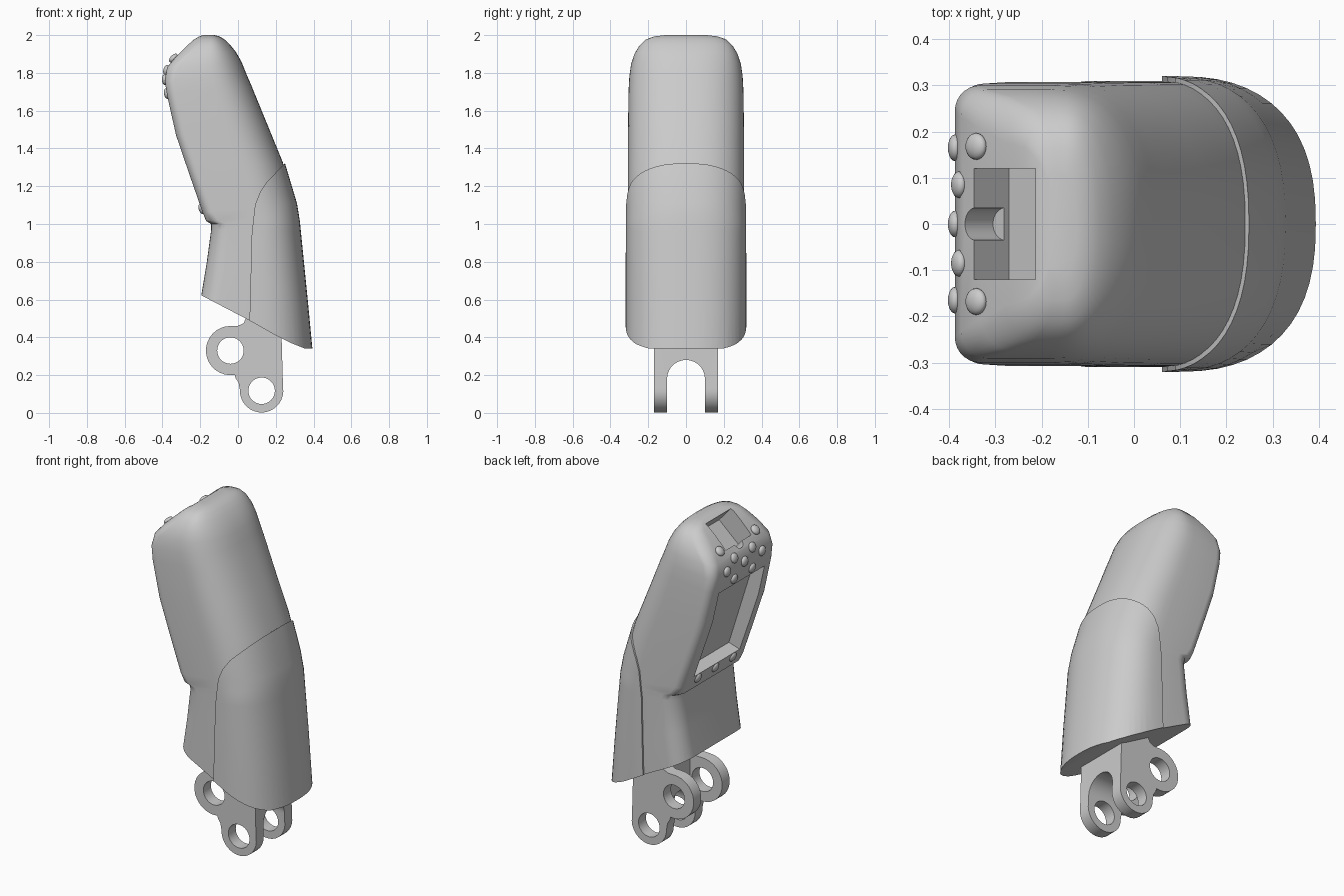
import bpy, bmesh
from math import sin, cos, pi, radians
from mathutils import Vector

if "Cube" in bpy.data.objects:
    bpy.data.objects.remove(bpy.data.objects["Cube"])


def make(name, bm):
    bmesh.ops.recalc_face_normals(bm, faces=bm.faces)
    me = bpy.data.meshes.new(name)
    bm.to_mesh(me)
    bm.free()
    ob = bpy.data.objects.new(name, me)
    bpy.context.collection.objects.link(ob)
    return ob


def prism(name, pts, y0, y1):
    """Extrude an x-z outline from y0 to y1."""
    bm = bmesh.new()
    f = bm.faces.new([bm.verts.new((x, y0, z)) for x, z in pts])
    r = bmesh.ops.extrude_face_region(bm, geom=[f])
    vs = [v for v in r['geom'] if isinstance(v, bmesh.types.BMVert)]
    bmesh.ops.translate(bm, verts=vs, vec=(0, y1 - y0, 0))
    return make(name, bm)


def rod(name, center, axis, r, depth):
    bm = bmesh.new()
    bmesh.ops.create_cone(bm, cap_ends=True, segments=40, radius1=r, radius2=r, depth=depth)
    ob = make(name, bm)
    ob.rotation_euler = Vector(axis).to_track_quat('Z', 'Y').to_euler()
    ob.location = center
    return ob


def boolean(ob, cutter, op='DIFFERENCE', keep=False):
    bpy.context.view_layer.update()
    m = ob.modifiers.new('cut', 'BOOLEAN')
    m.operation, m.object, m.solver = op, cutter, 'EXACT'
    bpy.context.view_layer.objects.active = ob
    bpy.ops.object.modifier_apply(modifier=m.name)
    if not keep:
        bpy.data.objects.remove(cutter)


def smooth(ob, deg=35):
    bpy.ops.object.select_all(action='DESELECT')
    ob.select_set(True)
    bpy.context.view_layer.objects.active = ob
    bpy.ops.object.shade_smooth_by_angle(angle=radians(deg))


def section(L, R, w, rl, t):
    """Cross-section: squarish towards -x, rounded towards +x, grown by t."""
    d = (R - L).normalized()
    L, R, w = L - d * t, R + d * t, w + t
    D = (R - L).length
    rl, rr, e = min(rl, .3 * D), .5 * D, 2 / 2.4
    half = []
    for i in range(15):
        a = pi / 2 * i / 14
        half.append((D - rr + rr * max(cos(a), 0) ** e, w * sin(a) ** e))
    for i in range(8):
        a = pi / 2 + pi / 2 * i / 7
        half.append((rl + rl * cos(a), w - rl + rl * sin(a)))
    loop = half + [(u, -y) for u, y in reversed(half[1:])]
    return [L + d * u + Vector((0, y, 0)) for u, y in loop]


# left x, left z, right x, right z, half width, left corner radius
STATIONS = [
    (-.205, .56, .395, .24, .310, .11), (-.165, .80, .358, .62, .310, .10),
    (-.142, .97, .323, .96, .308, .09), (-.142, 1.0, .318, 1.01, .308, .08),
    (-.168, 1.015, .312, 1.05, .308, .06), (-.187, 1.06, .302, 1.11, .308, .05),
    (-.26, 1.27, .236, 1.33, .308, .05), (-.328, 1.47, .150, 1.54, .307, .05),
    (-.375, 1.68, .07, 1.735, .304, .05), (-.388, 1.76, .042, 1.80, .300, .055),
    (-.375, 1.83, .018, 1.86, .291, .06), (-.33, 1.885, -.012, 1.912, .274, .07),
    (-.28, 1.935, -.045, 1.953, .247, .08), (-.235, 1.975, -.075, 1.98, .212, .08),
    (-.205, 1.993, -.10, 1.994, .165, .08), (-.185, 2.0, -.125, 2.0, .11, .08)]


def loft(name, t=0):
    bm = bmesh.new()
    rings = [[bm.verts.new(p) for p in section(Vector((a, 0, b)), Vector((c, 0, d)), w, r, t)]
             for a, b, c, d, w, r in STATIONS]
    n = len(rings[0])
    for p, q in zip(rings, rings[1:]):
        for i in range(n):
            bm.faces.new((p[i], p[(i + 1) % n], q[(i + 1) % n], q[i]))
    bm.faces.new(rings[0])
    bm.faces.new(rings[-1])
    return make(name, bm)


# main body and raised rear shell
body = loft('body')
shell = loft('rear_shell', .01)
seam = prism('seam_cutter', [(.055, .1), (.06, .45), (.073, .95), (.09, 1.1), (.115, 1.165),
                             (.15, 1.22), (.245, 1.318), (.3, 1.36), (.6, 1.4), (.6, .1)], -.6, .6)
boolean(shell, seam, 'INTERSECT')

# slanted bottom trim
trim = prism('trim_cutter', [(-.6, .1), (-.6, .82), (-.19, .62), (.05, .495), (.2, .41),
                             (.29, .366), (.35, .342), (.6, .338), (.6, .1)], -.6, .6)
boolean(shell, trim, keep=True)
boolean(body, trim)


def pocket(p0, p1, half, depth):
    """Rectangular recess cut square into the surface line p0-p1."""
    p0, p1 = Vector(p0), Vector(p1)
    t = (p1 - p0).normalized()
    n = Vector((t.y, -t.x))
    boolean(body, prism('pocket_cutter', [p0 - n * .1, p1 - n * .1, p1 + n * depth, p0 + n * depth],
                        -half, half))


# screen recess, top socket and its thumb scoop
pocket((-.20, 1.11), (-.37, 1.65), .215, .07)
pocket((-.35, 1.87), (-.215, 1.99), .12, .12)
boolean(body, rod('scoop_cutter', (-.345, 0, 1.87), (-.66, 0, .75), .035, .2))
smooth(body)
smooth(shell)


# buttons: x, z, y positions, outward normal
ROWS = [(-.342, 1.878, (-.168, .168), (-.72, .69)),
        (-.379, 1.815, (-.085, .085), (-.95, .25)),
        (-.387, 1.765, (-.165, 0, .165), (-1, 0)),
        (-.376, 1.69, (-.085, .085), (-.97, -.2)),
        (-.192, 1.08, (-.165, 0, .165), (-.95, -.3))]
for x, z, ys, (nx, nz) in ROWS:
    for y in ys:
        bm = bmesh.new()
        bmesh.ops.create_uvsphere(bm, u_segments=20, v_segments=10, radius=1)
        bmesh.ops.scale(bm, verts=bm.verts, vec=(.029, .029, .016))
        b = make('button', bm)
        b.rotation_euler = Vector((nx, 0, nz)).to_track_quat('Z', 'Y').to_euler()
        b.location = (x, y, z)
        smooth(b)


# forked mounting bracket
def arc(cx, cz, r, a0, a1, n=16):
    return [(cx + r * cos(radians(a0 + (a1 - a0) * i / n)),
             cz + r * sin(radians(a0 + (a1 - a0) * i / n))) for i in range(n + 1)]


A, B = (-.04, .33), (.125, .117)
outline = ([(.228, .5)] + arc(*B, .115, 10, -182) + [(.003, .16), (-.013, .185)]
           + arc(*A, .13, -80, -270) + [(.0, .461), (.03, .475), (.043, .505), (.043, .54)])
bracket = prism('mount_bracket', outline, -.17, .17)

# arched slot through the fork, taller between the forward lugs
bm = bmesh.new()
arch = [(-.1, -.1)] + [(-y, z) for y, z in arc(0, .18, .1, 0, 180, 20)] + [(.1, -.1)]
f = bm.faces.new([bm.verts.new((-.4, y, z)) for y, z in arch])
r = bmesh.ops.extrude_face_region(bm, geom=[f])
bmesh.ops.translate(bm, verts=[v for v in r['geom'] if isinstance(v, bmesh.types.BMVert)],
                    vec=(.9, 0, 0))
boolean(bracket, make('slot_cutter', bm))
boolean(bracket, prism('lug_gap_cutter', [(-.4, .1), (.042, .1), (.042, .485), (-.4, .485)], -.099, .099))

# pin holes
for x, z in (A, B):
    boolean(bracket, rod('pin_cutter', (x, 0, z), (0, 1, 0), .07, .6))
smooth(bracket, 30)
